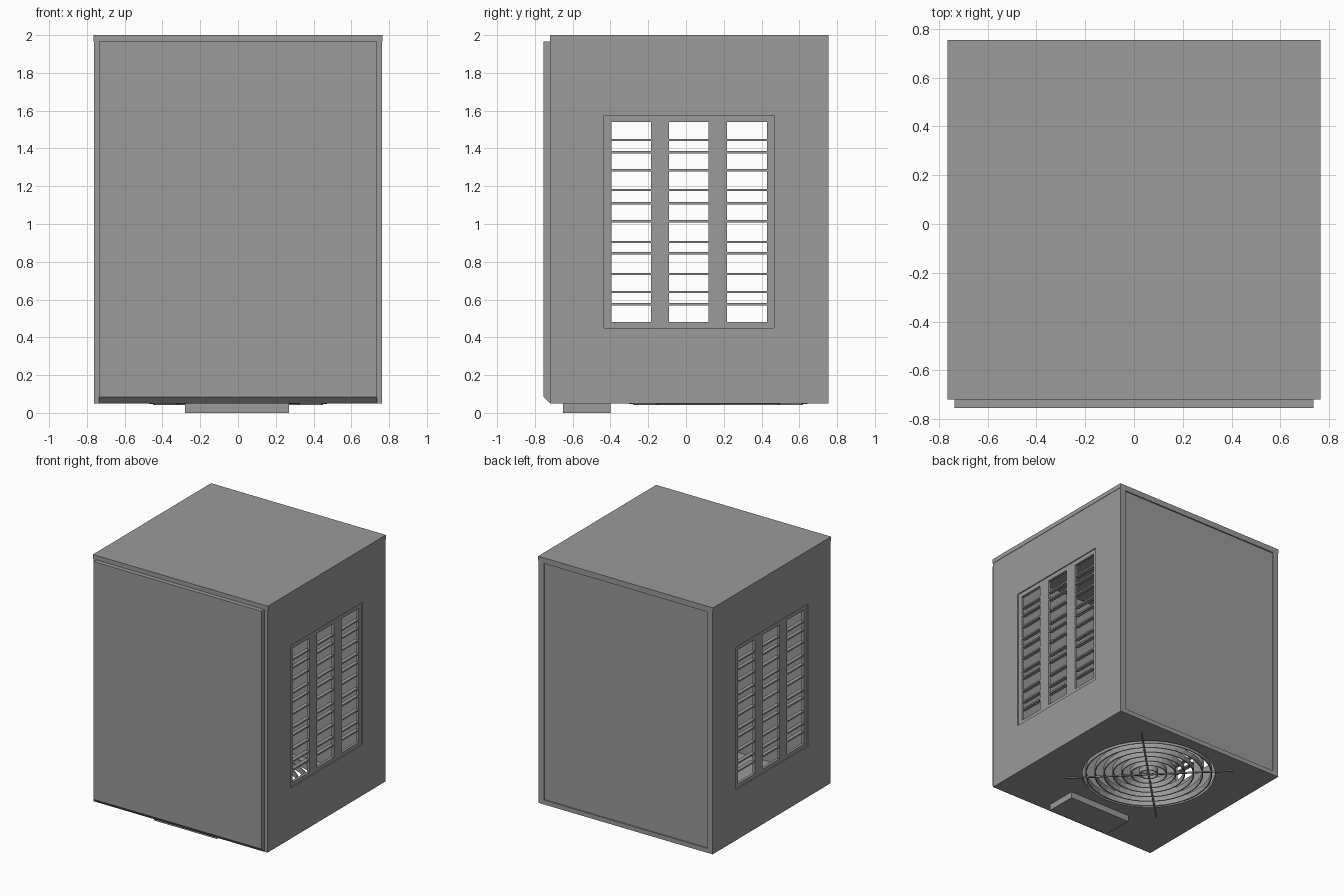
import bpy, bmesh, math

if "Cube" in bpy.data.objects:
    bpy.data.objects.remove(bpy.data.objects["Cube"])

grey = bpy.data.materials.new("dark_grey")
grey.diffuse_color = (0.325, 0.325, 0.325, 1)
grey.use_nodes = True
grey.node_tree.nodes["Principled BSDF"].inputs["Base Color"].default_value = grey.diffuse_color


def add(name, bm):
    mesh = bpy.data.meshes.new(name)
    bm.to_mesh(mesh)
    bm.free()
    mesh.materials.append(grey)
    ob = bpy.data.objects.new(name, mesh)
    bpy.context.collection.objects.link(ob)
    return ob


def box(name, x, y, z):
    """Axis-aligned box from (min, max) pairs."""
    bm = bmesh.new()
    bmesh.ops.create_cube(bm, size=1)
    for v in bm.verts:
        for i, (lo, hi) in enumerate((x, y, z)):
            v.co[i] = hi if v.co[i] > 0 else lo
    return add(name, bm)


def cylinder(name, r, y, z, caps):
    """Upright cylinder on the x = 0 plane; z is a (min, max) pair."""
    bm = bmesh.new()
    bmesh.ops.create_cone(bm, cap_ends=caps, segments=32, radius1=r, radius2=r, depth=z[1] - z[0])
    bmesh.ops.translate(bm, verts=bm.verts, vec=(0, y, sum(z) / 2))
    return add(name, bm)


def cut(ob, cutter):
    mod = ob.modifiers.new("cut", 'BOOLEAN')
    mod.operation = 'DIFFERENCE'
    mod.solver = 'EXACT'
    mod.object = cutter
    bpy.context.view_layer.objects.active = ob
    bpy.ops.object.modifier_apply(modifier=mod.name)
    bpy.data.objects.remove(cutter)


def mirror_x(ob):
    ob.modifiers.new("mirror", 'MIRROR').use_axis[0] = True


W, T = 0.765, 0.03
FRONT, BACK = -0.72, 0.755
LOW, HIGH = 0.05, 1.965

# lid, slightly proud of the sides
box("top_panel", (-W, W), (FRONT, BACK), (HIGH, 2.0))

# side panels: shallow recess, three window columns
S = W - 0.003
side = box("side_panel", (S - T, S), (FRONT, BACK), (LOW, HIGH))
cut(side, box("recess_cutter", (S - 0.008, S + 0.1), (-0.435, 0.465), (0.45, 1.575)))
columns = [(-0.395, -0.185), (-0.09, 0.12), (0.217, 0.43)]
for col in columns:
    cut(side, box("window_cutter", (0.6, 0.9), col, (0.48, 1.54)))
mirror_x(side)

# louvre slats
for z in (0.575, 0.64, 0.735, 0.845, 0.905, 1.015, 1.11, 1.18, 1.285, 1.38, 1.445):
    for col in columns:
        mirror_x(box("louvre_slat", (S - 0.04, S - 0.01), col, (z - 0.006, z + 0.006)))

# front door with chamfered lower edge
bm = bmesh.new()
profile = [(FRONT, LOW), (FRONT, HIGH), (-0.755, HIGH), (-0.755, 0.085)]
face = bm.faces.new([bm.verts.new((-0.735, y, z)) for y, z in profile])
ext = bmesh.ops.extrude_face_region(bm, geom=[face])
for v in ext["geom"]:
    if isinstance(v, bmesh.types.BMVert):
        v.co.x = 0.735
bmesh.ops.recalc_face_normals(bm, faces=bm.faces)
add("front_door", bm)

# back panel with recessed field
back = box("back_panel", (-S + T, S - T), (0.71, BACK), (LOW, HIGH))
cut(back, box("back_cutter", (-0.715, 0.715), (0.745, 0.9), (0.085, 1.955)))

# floor with round fan opening
FY, R = 0.17, 0.495
floor = box("floor_panel", (-S + T, S - T), (FRONT, 0.71), (LOW, LOW + 0.025))
cut(floor, cylinder("fan_cutter", R, FY, (-0.1, 0.2), True))

# fan guard: concentric upright bands
for i in range(7):
    ring = cylinder("guard_ring", 0.07 + i * 0.067, FY, (0.046, 0.09), False)
    ring.modifiers.new("thickness", 'SOLIDIFY').thickness = 0.008

# fan guard: diagonal wires
for a in (45, 135):
    wire = box("guard_wire", (-0.63, 0.63), (-0.006, 0.006), (-0.004, 0.006))
    wire.location = (0, FY, 0.046)
    wire.rotation_euler.z = math.radians(a)

# foot under the front
box("front_foot", (-0.28, 0.27), (-0.65, -0.40), (0, LOW))
